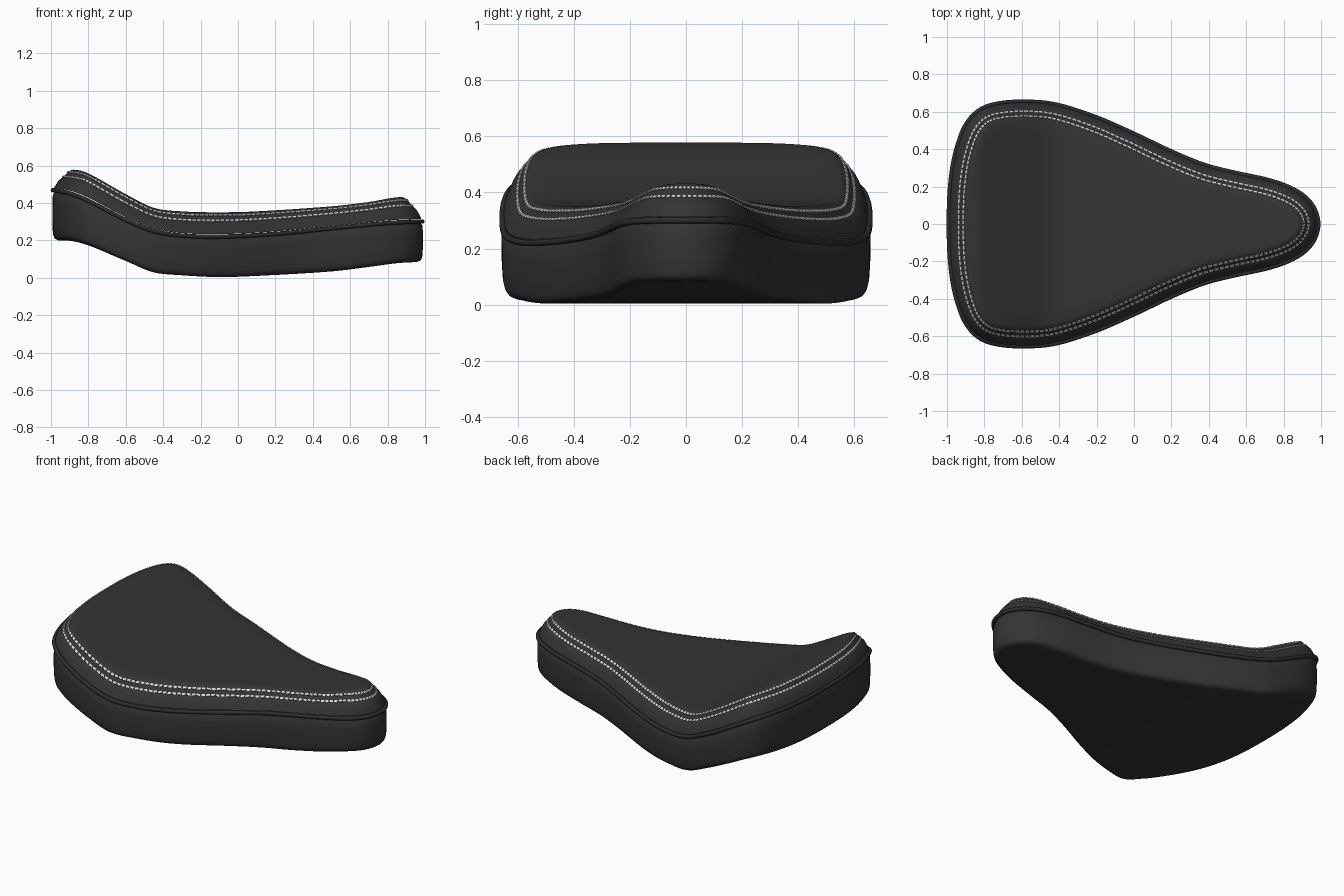
import bpy, bmesh, math
from mathutils import Vector

cube = bpy.data.objects.get("Cube")
if cube:
    bpy.data.objects.remove(cube)


def material(name, value, rough):
    m = bpy.data.materials.new(name)
    m.use_nodes = True
    m.diffuse_color = (value, value, value, 1)
    bsdf = m.node_tree.nodes["Principled BSDF"]
    bsdf.inputs["Base Color"].default_value = (value, value, value, 1)
    bsdf.inputs["Roughness"].default_value = rough
    return m


leather = material("black leather", 0.034, 0.6)
cord = material("dark piping", 0.027, 0.6)
thread = material("pale thread", 0.7, 0.8)


def smooth_curve(points):
    """Cubic interpolation through (x, value) points."""
    def slope(i):
        a, b = points[max(i - 1, 0)], points[min(i + 1, len(points) - 1)]
        return (b[1] - a[1]) / (b[0] - a[0])

    def value(x):
        x = min(max(x, points[0][0]), points[-1][0])
        i = max(k for k in range(len(points) - 1) if points[k][0] <= x)
        (x0, v0), (x1, v1) = points[i], points[i + 1]
        w = x1 - x0
        t = (x - x0) / w
        return ((2*t**3 - 3*t**2 + 1) * v0 + (t**3 - 2*t**2 + t) * w * slope(i)
                + (3*t**2 - 2*t**3) * v1 + (t**3 - t**2) * w * slope(i + 1))
    return value


# Side profiles along the length: crown, piping seam and underside
crown = smooth_curve([(-1, .577), (-.87, .577), (-.8, .558), (-.6, .447), (-.45, .374),
                      (-.3, .355), (-.1, .35), (.1, .355), (.5, .382), (.7, .405),
                      (.85, .43), (1, .432)])
seam = smooth_curve([(-1, .47), (-.9, .452), (-.8, .412), (-.6, .31), (-.45, .25),
                     (-.3, .226), (-.1, .22), (.2, .235), (.5, .265), (.8, .293), (1, .302)])
under = smooth_curve([(-1, .2), (-.9, .198), (-.8, .173), (-.6, .09), (-.45, .03),
                      (-.3, .014), (-.1, .004), (.1, .01), (.5, .034), (.7, .058),
                      (.85, .078), (1, .086)])
# Shoulder height as a fraction, by distance in from the rim
shoulder = smooth_curve([(0, 0), (.012, .2), (.03, .46), (.055, .64), (.08, .87),
                         (.095, .96), (.11, 1)])

# Half outline from the back centre round to the nose centre
half = [Vector(p) for p in [
    (-.99, 0), (-.983, .2), (-.957, .37), (-.905, .52), (-.825, .61), (-.71, .647),
    (-.55, .654), (-.4, .635), (-.2, .57), (0, .483), (.2, .388), (.38, .315),
    (.55, .272), (.7, .24), (.81, .205), (.9, .157), (.962, .088), (.986, 0)]]
flip = Vector((1, -1))
ext = [half[1] * flip] + half + [half[-2] * flip]
dense = []
for a, b, c, d in zip(ext, ext[1:], ext[2:], ext[3:]):
    for k in range(16):
        t = k / 16
        dense.append(.5 * (2*b + (c - a)*t + (2*a - 5*b + 4*c - d)*t*t
                           + (3*b - a - 3*c + d)*t**3))
dense.append(half[-1])

# Even spacing along the half outline, then mirror it into a closed ring
N = 100
dist = [0]
for a, b in zip(dense, dense[1:]):
    dist.append(dist[-1] + (b - a).length)
even, j = [], 0
for i in range(N + 1):
    s = dist[-1] * i / N
    while j < len(dense) - 2 and dist[j + 1] < s:
        j += 1
    even.append(dense[j].lerp(dense[j + 1], (s - dist[j]) / (dist[j + 1] - dist[j])))
ring = even + [p * flip for p in even[-2:0:-1]]
M = len(ring)
normals = []
for i in range(M):
    tan = (ring[(i + 1) % M] - ring[i - 1]).normalized()
    normals.append(Vector((tan.y, -tan.x)))


def inset(i, d):
    return ring[i % M] + normals[i % M] * d


def top_point(i, d):
    """Point on the cushion, d in from the rim."""
    p, rim = inset(i, d), seam(ring[i % M].x)
    return Vector((p.x, p.y, rim + (crown(p.x) - rim) * shoulder(d)))


def wall_point(i, d, f):
    """Point on the side wall, fraction f of the way from seam to underside."""
    p, x = inset(i, d), ring[i % M].x
    return Vector((p.x, p.y, seam(x) + (under(x) - seam(x)) * f))


def finish(obj, mat, angle=50):
    obj.data.materials.append(mat)
    bpy.ops.object.select_all(action='DESELECT')
    obj.select_set(True)
    bpy.context.view_layer.objects.active = obj
    if obj.type == 'MESH':
        bpy.ops.object.shade_smooth_by_angle(angle=math.radians(angle))


def shell(name, rings, height):
    """Skin the rings, then close the last one with strips across the width."""
    bm = bmesh.new()
    loops = [[bm.verts.new(p) for p in r] for r in rings]
    for a, b in zip(loops, loops[1:]):
        for i in range(M):
            k = (i + 1) % M
            bm.faces.new((a[i], a[k], b[k], b[i]))
    K = 14
    last = rings[-1]
    rows = []
    for i in range(N + 1):
        p, q = last[i], last[-i % M]
        rows.append([bm.verts.new((p.x, p.y + (q.y - p.y) * k / K, height(p.x)))
                     for k in range(K + 1)])
    for a, b in zip(rows, rows[1:]):
        for k in range(K):
            bm.faces.new((a[k], a[k + 1], b[k + 1], b[k]))
    bmesh.ops.remove_doubles(bm, verts=bm.verts, dist=.0004)
    bmesh.ops.recalc_face_normals(bm, faces=bm.faces)
    mesh = bpy.data.meshes.new(name)
    bm.to_mesh(mesh)
    bm.free()
    # Outward means up on the cushion and down on the base
    want = 1 if name == "cushion_top" else -1
    if sum(f.normal.z * f.area for f in mesh.polygons) * want < 0:
        mesh.flip_normals()
    obj = bpy.data.objects.new(name, mesh)
    bpy.context.collection.objects.link(obj)
    finish(obj, leather)


# Padded cushion
steps = [.006, .012, .02, .03, .042, .055, .068, .08, .09, .1, .11]
shell("cushion_top", [[top_point(i, d) for i in range(M)] for d in steps], crown)

# Side panel with a rolled lower edge, and the underside
wall = [(.014, 0), (.008, .05), (0, .1), (-.003, .3), (-.003, .6), (0, .85),
        (.004, .92), (.012, .97), (.028, 1)]
panel = [[wall_point(i, d, f) for i in range(M)] for d, f in wall]
panel.append([Vector((p.x, p.y, under(p.x)))
              for p in (inset(i, .05) for i in range(M))])
shell("side_panel_and_base", panel, under)

# Piping cord along the seam
curve = bpy.data.curves.new("piping", 'CURVE')
curve.dimensions = '3D'
curve.bevel_depth = .012
curve.bevel_resolution = 2
spline = curve.splines.new('POLY')
spline.points.add(M - 1)
for i, pt in enumerate(spline.points):
    p = inset(i, 0)
    pt.co = (p.x, p.y, seam(p.x), 1)
spline.use_cyclic_u = True
spline.use_smooth = True
piping = bpy.data.objects.new("piping", curve)
bpy.context.collection.objects.link(piping)
finish(piping, cord)


# Two rows of dashed stitching
def stitch_point(t, d):
    i = math.floor(t)
    return top_point(i, d).lerp(top_point(i + 1, d), t - i)


for name, depth in (("outer_stitching", .055), ("inner_stitching", .08)):
    bm = bmesh.new()
    count, half_width = 190, .0042
    for s in range(count):
        t0 = s * M / count
        t1 = t0 + .72 * M / count
        corners = [stitch_point(t, depth + w) for t, w in
                   ((t0, -half_width), (t1, -half_width), (t1, half_width), (t0, half_width))]
        up = (corners[1] - corners[0]).cross(corners[3] - corners[0]).normalized()
        up = up if up.z > 0 else -up
        low = [bm.verts.new(c - up * .002) for c in corners]
        high = [bm.verts.new(c + up * .0045) for c in corners]
        bm.faces.new(high)
        for k in range(4):
            n = (k + 1) % 4
            bm.faces.new((low[k], low[n], high[n], high[k]))
    bmesh.ops.recalc_face_normals(bm, faces=bm.faces)
    mesh = bpy.data.meshes.new(name)
    bm.to_mesh(mesh)
    bm.free()
    obj = bpy.data.objects.new(name, mesh)
    bpy.context.collection.objects.link(obj)
    finish(obj, thread, 30)
